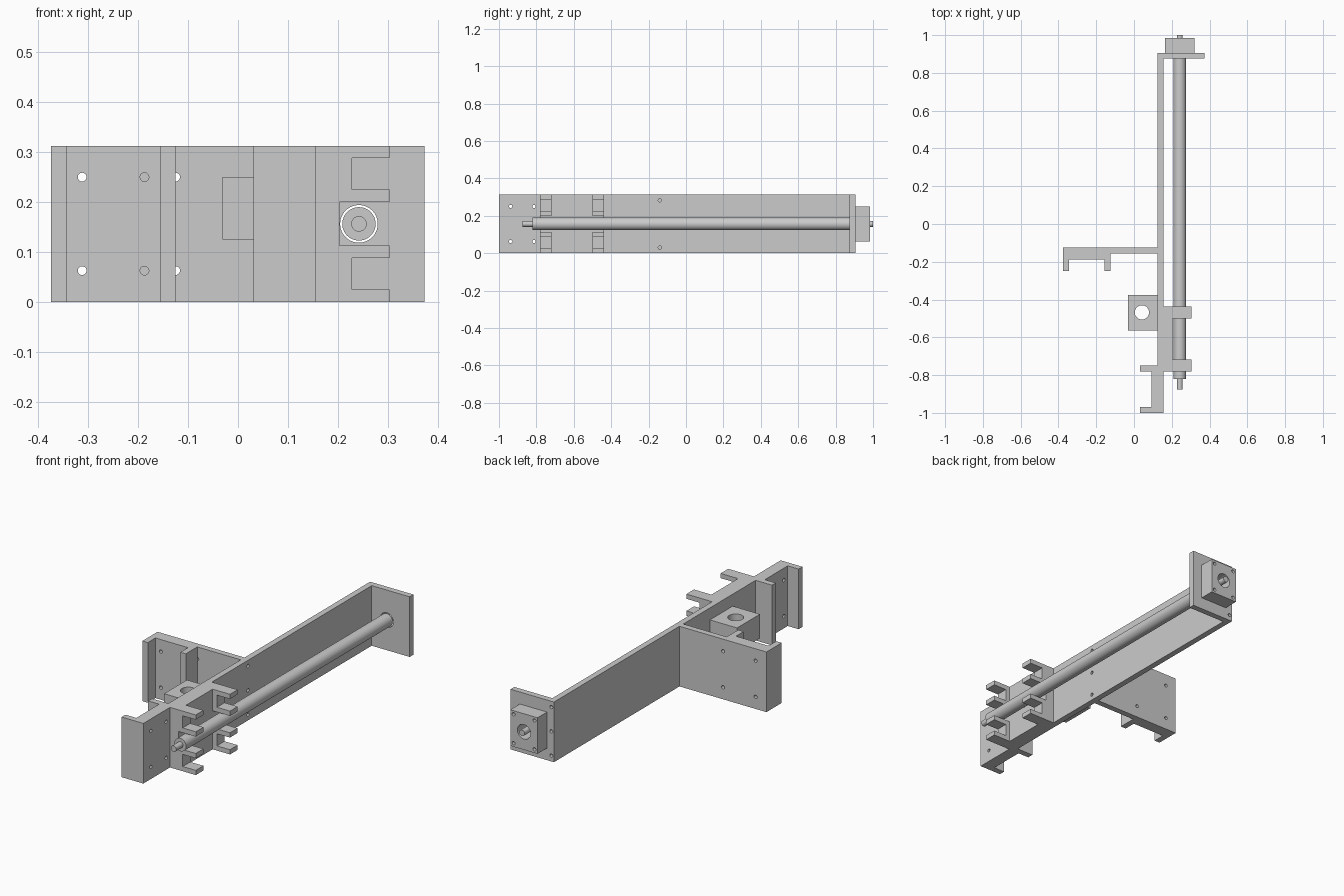
import bpy, bmesh, math
from mathutils import Matrix, Vector

if "Cube" in bpy.data.objects:
    bpy.data.objects.remove(bpy.data.objects["Cube"])

H = 0.3125          # height of all plates
T = 0.03125         # plate thickness
CX, CZ = 0.2425, H / 2   # spindle axis
HOLE = 0.0088
ROT = {'x': Matrix.Rotation(math.pi / 2, 4, 'Y'),
       'y': Matrix.Rotation(math.pi / 2, 4, 'X'),
       'z': Matrix.Identity(4)}


def finish(name, bm):
    bmesh.ops.recalc_face_normals(bm, faces=bm.faces)
    me = bpy.data.meshes.new(name)
    bm.to_mesh(me)
    bm.free()
    ob = bpy.data.objects.new(name, me)
    bpy.context.collection.objects.link(ob)
    return ob


def prism(name, pts, lo, hi, axis='z'):
    """Extrude a profile: (x, y) along z, or (x, z) along y."""
    bm = bmesh.new()
    place = (lambda p: (p[0], p[1], lo)) if axis == 'z' else (lambda p: (p[0], lo, p[1]))
    face = bm.faces.new([bm.verts.new(place(p)) for p in pts])
    ext = bmesh.ops.extrude_face_region(bm, geom=[face])
    d = Vector((0, 0, hi - lo)) if axis == 'z' else Vector((0, hi - lo, 0))
    bmesh.ops.translate(bm, vec=d, verts=[v for v in ext['geom'] if isinstance(v, bmesh.types.BMVert)])
    return finish(name, bm)


def box(name, x0, x1, y0, y1, z0=0, z1=H):
    return prism(name, [(x0, y0), (x1, y0), (x1, y1), (x0, y1)], z0, z1)


def add_cyl(bm, c, r, length, axis, seg):
    bmesh.ops.create_cone(bm, cap_ends=True, segments=seg, radius1=r, radius2=r, depth=length,
                          matrix=Matrix.Translation(c) @ ROT[axis])


def smooth(ob):
    bpy.ops.object.select_all(action='DESELECT')
    ob.select_set(True)
    bpy.context.view_layer.objects.active = ob
    bpy.ops.object.shade_smooth_by_angle(angle=math.radians(30))


def drill(ob, holes, axis):
    """holes: list of (centre, radius, length), cut along axis."""
    bm = bmesh.new()
    for c, r, length in holes:
        add_cyl(bm, c, r, length, axis, 48 if r > 0.02 else 20)
    cutter = finish("cutter", bm)
    cutter.hide_render = True
    mod = ob.modifiers.new("holes", 'BOOLEAN')
    mod.operation, mod.solver, mod.object = 'DIFFERENCE', 'EXACT', cutter
    bpy.context.view_layer.objects.active = ob
    bpy.ops.object.modifier_apply(modifier=mod.name)
    bpy.data.objects.remove(cutter)
    smooth(ob)


SIDES = (0.0625, 0.25)
THIRDS = (0.03, CZ, H - 0.03)

# Long main wall with bracket and side plate screw holes
wall = box("main_wall", 0.125, 0.156, -1, 0.875)
drill(wall, [((0.14, y, z), HOLE, 0.1) for y in (-0.9375, -0.8125) for z in SIDES]
      + [((0.14, -0.14, z), HOLE, 0.1) for z in THIRDS], 'x')

# End plate with spindle hole and edge screw holes
end = box("end_plate", 0.125, 0.374, 0.875, 0.906)
drill(end, [((CX, 0.89, CZ), 0.0377, 0.1)] + [((0.14, 0.89, z), HOLE, 0.1) for z in THIRDS], 'y')

# Bearing block behind the end plate
bearing = box("bearing_block", CX - 0.078, CX + 0.078, 0.906, 0.984, 0.0625, 0.25)
drill(bearing, [((CX, 0.945, CZ), 0.0377, 0.2)]
      + [((CX + sx * 0.06, 0.984, CZ + sz * 0.075), HOLE, 0.06) for sx in (-1, 1) for sz in (-1, 1)], 'y')

# Spindle: thick rod with thinner journals at both ends
bm = bmesh.new()
prof = [(0, -0.875), (0.0155, -0.875), (0.0155, -0.82), (0.0335, -0.82),
        (0.0335, 0.876), (0.0155, 0.876), (0.0155, 1.0), (0, 1.0)]
vs = [bm.verts.new((CX + r, y, CZ)) for r, y in prof]
es = [bm.edges.new(p) for p in zip(vs, vs[1:])]
bmesh.ops.spin(bm, geom=vs + es, cent=(CX, 0, CZ), axis=(0, 1, 0), angle=2 * math.pi, steps=48)
bmesh.ops.remove_doubles(bm, verts=bm.verts, dist=1e-5)
smooth(finish("spindle", bm))

# Side plate
plate = box("side_plate", -0.375, 0.125, -0.156, -0.125)
drill(plate, [((x, -0.14, z), HOLE, 0.1) for x in (-0.3125, -0.125) for z in SIDES], 'y')

# U-shaped channels on the side plate and the wall end
U = [(0, 0), (0.25, 0), (0.25, 0.094), (0.25 - T, 0.094), (0.25 - T, T), (T, T), (T, 0.094), (0, 0.094)]
side_channel = prism("side_channel", [(-0.375 + a, -0.156 - b) for a, b in U], 0, H)
drill(side_channel, [((x, -0.17, z), HOLE, 0.1) for x in (-0.3125, -0.1875) for z in SIDES], 'y')
wall_channel = prism("wall_channel", [(0.125 - b, -1 + a) for a, b in U], 0, H)
drill(wall_channel, [((0.11, y, z), HOLE, 0.1) for y in (-0.9375, -0.8125) for z in SIDES], 'x')

# Nut block with vertical bore
nut = box("nut_block", -0.031, 0.125, -0.5625, -0.375, 0.125, 0.25)
drill(nut, [((0.042, -0.468, 0.19), 0.0377, 0.3)], 'z')

# Carrier pad with four C-shaped clips
box("clip_pad", 0.156, 0.204, -0.781, -0.4375)
clip = [(0.204, 0.2), (0.304, 0.2), (0.304, 0.225), (0.229, 0.225),
        (0.229, 0.288), (0.304, 0.288), (0.304, H), (0.204, H)]
for y0, where in ((-0.781, "front"), (-0.5, "back")):
    prism(where + "_upper_clip", clip, y0, y0 + 0.0625, 'y')
    prism(where + "_lower_clip", [(x, H - z) for x, z in clip], y0, y0 + 0.0625, 'y')
